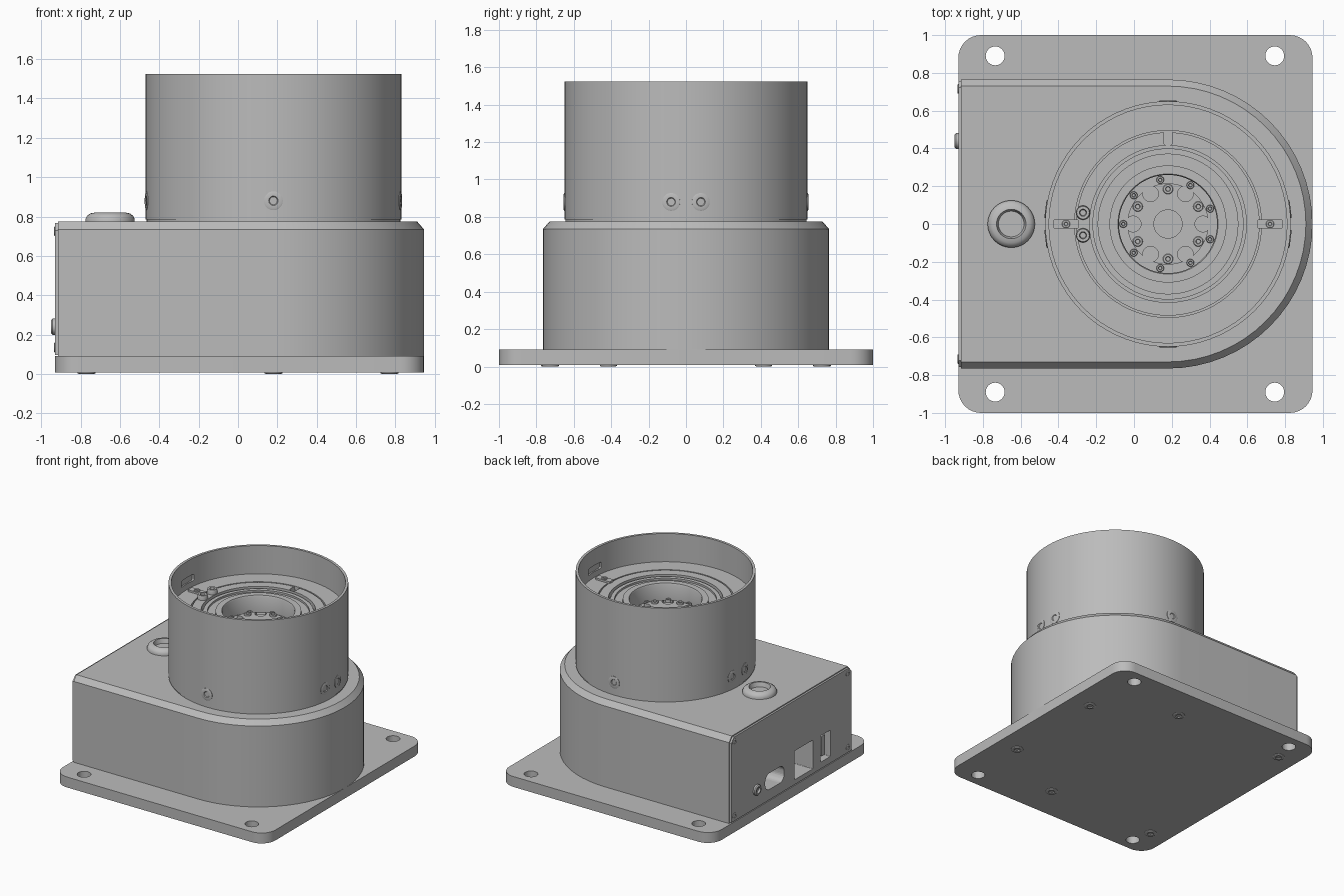
import bpy
import bmesh
from math import cos, sin, pi, radians
from mathutils import Vector, Matrix

cube = bpy.data.objects.get("Cube")
if cube:
    bpy.data.objects.remove(cube)

metal = bpy.data.materials.new("plain grey")
metal.use_nodes = True
GREY = (0.5, 0.5, 0.5, 1)
metal.diffuse_color = GREY
metal.node_tree.nodes["Principled BSDF"].inputs["Base Color"].default_value = GREY

UP, DOWN, BACKWALL = (0, 0, 1), (0, 0, -1), (-1, 0, 0)
CX = 0.18  # turret axis


def frame(loc, direction):
    """Matrix with local z along direction, local y up (or to the rear)."""
    z = Vector(direction).normalized()
    y = Vector((0, 1, 0)) if abs(z.z) > 0.9 else Vector(UP)
    x = y.cross(z)
    m = Matrix((x, y, z)).transposed().to_4x4()
    m.translation = loc
    return m


def circle(r, n=32, x=0, y=0):
    return [(x + r * cos(2 * pi * i / n), y + r * sin(2 * pi * i / n)) for i in range(n)]


def rounded_rect(w, h, r, n=8):
    pts = []
    for k, (sx, sy) in enumerate(((1, 1), (-1, 1), (-1, -1), (1, -1))):
        for i in range(n + 1):
            a = pi / 2 * (k + i / n)
            pts.append((sx * (w / 2 - r) + r * cos(a), sy * (h / 2 - r) + r * sin(a)))
    return pts


def loft(bm, loops, m):
    """Skin a stack of (outline, height) loops and cap both ends."""
    rings = [[bm.verts.new(m @ Vector((x, y, z))) for x, y in pts] for pts, z in loops]
    for a, b in zip(rings, rings[1:]):
        for i in range(len(a)):
            j = (i + 1) % len(a)
            bm.faces.new((a[i], a[j], b[j], b[i]))
    bm.faces.new(rings[0][::-1])
    bm.faces.new(rings[-1])


def part(name, stacks, smooth=True):
    """One object from a list of (loops, matrix) lofts."""
    bm = bmesh.new()
    for loops, m in stacks:
        loft(bm, loops, m)
    bmesh.ops.recalc_face_normals(bm, faces=bm.faces)
    mesh = bpy.data.meshes.new(name)
    bm.to_mesh(mesh)
    bm.free()
    mesh.materials.append(metal)
    ob = bpy.data.objects.new(name, mesh)
    bpy.context.collection.objects.link(ob)
    if smooth:
        finish(ob)
    return ob


def finish(ob):
    bpy.ops.object.select_all(action="DESELECT")
    ob.select_set(True)
    bpy.context.view_layer.objects.active = ob
    bpy.ops.object.shade_smooth_by_angle(angle=radians(30))


def cut(ob, stacks):
    cutter = part("cutter", stacks, False)
    cutter.hide_render = True
    mod = ob.modifiers.new("cut", "BOOLEAN")
    mod.operation, mod.solver, mod.object = "DIFFERENCE", "EXACT", cutter
    bpy.context.view_layer.objects.active = ob
    bpy.ops.object.modifier_apply(modifier=mod.name)
    bpy.data.objects.remove(cutter)
    finish(ob)


def lathe(profile, loc=(0, 0, 0), direction=UP, n=32):
    return [(circle(r, n), z) for r, z in profile], frame(loc, direction)


def prism(pts, z0, z1, loc=(0, 0, 0), direction=UP):
    return [(pts, z0), (pts, z1)], frame(loc, direction)


def screw(loc, direction, r, h):
    return lathe(((r, -0.01), (r, h * 0.6), (r * 0.88, h), (r * 0.5, h), (r * 0.4, h * 0.1)),
                 loc, direction, 20)


def polar(r, degrees, z):
    a = radians(degrees)
    return (CX + r * cos(a), r * sin(a), z)


# Base plate with corner holes
plate_pts = [(x + 0.0075, y) for x, y in rounded_rect(1.875, 2, 0.12)]
plate = part("base_plate", [prism(plate_pts, 0.007, 0.09)])
cut(plate, [prism(circle(0.05), -0.1, 0.2, (x, y, 0)) for x in (-0.735, 0.745) for y in (-0.89, 0.89)])
part("underside_screws", [screw((x, y, 0.008), DOWN, 0.045, 0.008)
     for x, y0 in ((0.77, 0.415), (CX, 0.725), (-0.77, 0.73)) for y in (-y0, y0)])


# Housing: straight sides, round end, chamfered top
def d_shape(r, n=32):
    arc = [(CX + r * cos(a), r * sin(a)) for a in (pi * (i / n - 0.5) for i in range(n + 1))]
    return arc + [(-0.915, r), (-0.915, -r)]


housing = part("housing", [([(d_shape(0.765), 0.09), (d_shape(0.765), 0.735),
                             (d_shape(0.73), 0.775)], Matrix())])

# Connector panel on the flat end
half = [(0.757, 0.097), (0.757, 0.73), (0.722, 0.767)]
panel_pts = half + [(-u, v) for u, v in reversed(half)]
panel = part("connector_panel", [prism(panel_pts, 0, 0.015, (-0.915, 0, 0), BACKWALL)])
ports = [(0.21, 0.245, 0.24, 0.13, 0.055), (-0.155, 0.25, 0.23, 0.23, 0.005),
         (-0.43, 0.255, 0.12, 0.21, 0.005)]
openings = [prism(rounded_rect(w, h, r), -0.25, 0.1, (-0.93, y, z), BACKWALL)
            for y, z, w, h, r in ports]
cut(housing, openings)
cut(panel, openings)
part("port_tongue", [prism(rounded_rect(0.04, 0.16, 0.004), -0.24, -0.02, (-0.93, -0.43, 0.255), BACKWALL)])
part("panel_screws", [screw((-0.93, y, z), BACKWALL, 0.025, 0.004)
                      for y in (-0.715, 0.715) for z in (0.135, 0.725)])
part("panel_knob", [lathe(((0.042, -0.01), (0.042, 0.012), (0.034, 0.02), (0.022, 0.02), (0.02, 0.004)),
                          (-0.93, 0.44, 0.24), BACKWALL)])

# Round button with dished top
part("top_button", [lathe(((0.125, -0.01), (0.125, 0.012), (0.117, 0.029), (0.1, 0.041), (0.078, 0.045),
                           (0.072, 0.025), (0.068, 0.01)), (-0.65, 0, 0.775), UP, 48)])

# Turret: outer wall, stepped floor with ring grooves, central well
FLOOR = 1.3
turret = part("turret", [lathe((
    (0.645, 0.77), (0.645, 0.785), (0.65, 0.785), (0.65, 1.525), (0.63, 1.525), (0.63, FLOOR),
    (0.495, FLOOR), (0.495, 1.27), (0.485, 1.27), (0.485, FLOOR), (0.415, FLOOR), (0.415, 1.26),
    (0.4, 1.26), (0.4, 1.29), (0.37, 1.29), (0.37, 1.275), (0.31, 1.275), (0.31, FLOOR),
    (0.265, FLOOR), (0.26, 1.29), (0.26, 1.165)), (CX, 0, 0), UP, 72)])
cut(turret, [prism(rounded_rect(0.05, 0.08, 0.024), 1.265, 1.4, (CX, 0.455, 0))]
    + [prism(rounded_rect(0.16, 0.05, 0.01), 0.6, 0.64, (CX, 0, 1.37), (s, 0, 0)) for s in (-1, 1)])

# Flush screws around the turret foot
part("turret_side_screws", [screw(polar(0.648, a, 0.88), (cos(radians(a)), sin(radians(a)), 0), 0.048, 0.006)
                            for a in (90, 270, -7, 7, 173, 187)])

# Radial keys and clamp screws on the turret floor
part("floor_keys", [prism(rounded_rect(0.13, 0.05, 0.005), -0.01, 0.015, (CX + s * 0.54, 0, FLOOR))
                    for s in (-1, 1)])
part("key_screws", [screw((CX + s * 0.54, 0, FLOOR + 0.015), UP, 0.022, 0.008) for s in (-1, 1)])
part("floor_screws", [screw((-0.27, y, FLOOR), UP, 0.038, 0.035) for y in (-0.06, 0.06)])

# Scalloped hub in the well
hub = part("hub", [prism(circle(0.215, 48), 1.16, 1.19, (CX, 0, 0))])
cut(hub, [prism(circle(0.042, 24), 1.17, 1.3, polar(0.185, 60 * k, 0)) for k in range(6)]
    + [prism(circle(0.075), 1.17, 1.3, (CX, 0, 0))])
part("hub_screws", [screw(polar(0.185, 30 + 60 * k, 1.19), UP, 0.027, 0.012) for k in range(6)])
part("hub_rim_screws", [screw(polar(0.237, 20 + 40 * k, 1.165), UP, 0.02, 0.02) for k in range(9)])
